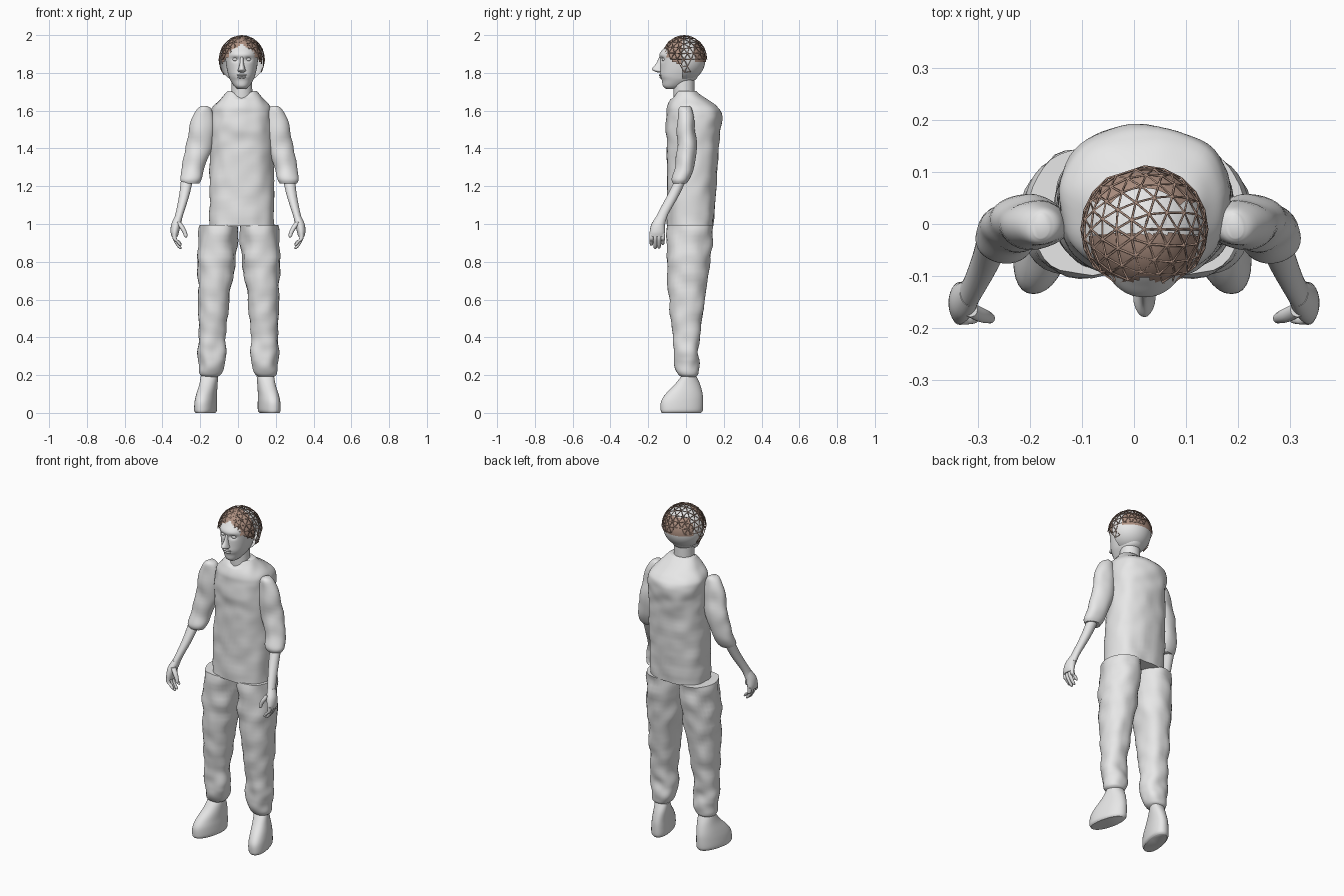
import bpy, bmesh, math
from mathutils import Vector, Matrix, noise

if "Cube" in bpy.data.objects:
    bpy.data.objects.remove(bpy.data.objects["Cube"])


def material(name, colour):
    mat = bpy.data.materials.new(name)
    mat.use_nodes = True
    mat.diffuse_color = (*colour, 1)
    mat.node_tree.nodes["Principled BSDF"].inputs["Base Color"].default_value = (*colour, 1)
    return mat


GREY = material("plain grey", (0.8, 0.8, 0.8))
BROWN = material("hair brown", (0.42, 0.28, 0.22))
MID = 0.02  # centre line of the head and torso


def finish(name, bm, mat, angle=50):
    bmesh.ops.recalc_face_normals(bm, faces=bm.faces)
    mesh = bpy.data.meshes.new(name)
    bm.to_mesh(mesh)
    bm.free()
    mesh.materials.append(mat)
    obj = bpy.data.objects.new(name, mesh)
    bpy.context.collection.objects.link(obj)
    bpy.ops.object.select_all(action="DESELECT")
    obj.select_set(True)
    bpy.context.view_layer.objects.active = obj
    bpy.ops.object.shade_smooth_by_angle(angle=math.radians(angle))
    return obj


def spline(a, b, c, d, t):
    # Catmull-Rom blend of two neighbouring cross-sections
    return [q + t / 2 * (r - p + t * (2 * p - 5 * q + 4 * r - s + t * (3 * (q - r) + s - p)))
            for p, q, r, s in zip(a, b, c, d)]


def loft(name, rings, mat=GREY, power=2.0, wrinkle=0.0, sides=32, steps=5, flip=None, tweak=None):
    """Skin rings of (z, x min, x max, y min, y max); flip mirrors about that x."""
    last = len(rings) - 1
    path = []
    for i in range(last):
        four = [rings[min(max(i + k, 0), last)] for k in (-1, 0, 1, 2)]
        path += [spline(*four, s / steps) for s in range(steps)]
    path.append(rings[last])
    bm = bmesh.new()
    loops = []
    for z, x0, x1, y0, y1 in path:
        loop = []
        for k in range(sides):
            a = math.tau * k / sides
            c, s = math.cos(a), math.sin(a)
            p = Vector(((x0 + x1) / 2 + (x1 - x0) / 2 * math.copysign(abs(c) ** (2 / power), c),
                        (y0 + y1) / 2 + (y1 - y0) / 2 * math.copysign(abs(s) ** (2 / power), s), z))
            if wrinkle:
                p += Vector((c, s, 0)) * noise.noise(p * 14) * wrinkle
            if tweak:
                p = tweak(p)
            if flip is not None:
                p.x = 2 * flip - p.x
            loop.append(bm.verts.new(p))
        loops.append(loop)
    for low, high in zip(loops, loops[1:]):
        for k in range(sides):
            n = (k + 1) % sides
            bm.faces.new((low[k], low[n], high[n], high[k]))
    bm.faces.new(loops[0])
    bm.faces.new(loops[-1])
    return finish(name, bm, mat)


def centred(rows):
    # (z, half width, y min, y max) rows about the centre line
    return [(z, MID - w, MID + w, a, b) for z, w, a, b in rows]


def tube(points):
    # (x, y, z, radius) points to cross-sections
    return [(z, x - r, x + r, y - r, y + r) for x, y, z, r in points]


def ball(name, centre, radii, mat=GREY, keep=None, ico=False):
    bm = bmesh.new()
    if ico:
        bmesh.ops.create_icosphere(bm, subdivisions=3, radius=1)
    else:
        bmesh.ops.create_uvsphere(bm, u_segments=56, v_segments=36, radius=1)
    bm.transform(Matrix.Translation(centre) @ Matrix.Diagonal((*radii, 1)))
    if keep:
        bmesh.ops.delete(bm, geom=[v for v in bm.verts if not keep(v.co)], context="VERTS")
    return finish(name, bm, mat)


# Shirt body with a shallow V neckline
def neckline(p):
    if p.z > 1.66 and p.y < 0:
        p.z -= 0.035 * max(0, 1 - abs(p.x - MID) / 0.06) * (p.z - 1.66) / 0.045
    return p


loft("shirt_body", centred([
    (0.99, 0.172, -0.1, 0.145), (1.2, 0.172, -0.1, 0.16), (1.4, 0.166, -0.1, 0.172),
    (1.5, 0.164, -0.105, 0.182), (1.58, 0.163, -0.1, 0.19), (1.62, 0.152, -0.097, 0.168),
    (1.66, 0.115, -0.08, 0.11), (1.705, 0.075, -0.055, 0.05)]),
    power=2.4, wrinkle=0.008, sides=56, steps=8, tweak=neckline)

# Neck and head
loft("neck", centred([(1.6, 0.062, -0.06, 0.045), (1.69, 0.056, -0.066, 0.045),
                      (1.8, 0.055, -0.068, 0.045)]))


def features(p):
    # hollow the eye sockets and mark the mouth line
    if p.y < -0.06:
        for side in (-1, 1):
            d = math.hypot(p.x - MID - side * 0.034, (p.z - 1.872) * 1.5)
            p.y += 0.013 * math.exp(-(d / 0.016) ** 2)
        p.y += 0.004 * math.exp(-((p.z - 1.782) / 0.004) ** 2 - ((p.x - MID) / 0.025) ** 2)
    return p


loft("head", centred([
    (1.715, 0.022, -0.105, -0.05), (1.73, 0.04, -0.122, -0.01), (1.76, 0.06, -0.128, 0.045),
    (1.785, 0.07, -0.137, 0.065), (1.82, 0.079, -0.137, 0.08), (1.87, 0.086, -0.137, 0.085),
    (1.9, 0.086, -0.14, 0.085), (1.93, 0.08, -0.118, 0.075), (1.955, 0.066, -0.094, 0.06),
    (1.975, 0.045, -0.06, 0.035), (1.985, 0.015, -0.025, 0.005)]),
    power=2.15, sides=72, steps=7, tweak=features)
loft("nose", centred([(1.802, 0.008, -0.15, -0.11), (1.81, 0.021, -0.17, -0.11),
                      (1.822, 0.018, -0.179, -0.11), (1.85, 0.011, -0.158, -0.11),
                      (1.885, 0.009, -0.142, -0.11)]), sides=20)
ball("upper_lip", (MID, -0.134, 1.788), (0.026, 0.009, 0.006))
ball("lower_lip", (MID, -0.132, 1.776), (0.023, 0.009, 0.006))
for side, label in ((1, "left"), (-1, "right")):
    ball(label + "_eye", (MID + side * 0.034, -0.116, 1.871), (0.015, 0.012, 0.009))

# Back of the scalp: an open half shell behind the face
ball("scalp_shell", (MID, -0.02, 1.868), (0.12, 0.122, 0.117), keep=lambda p: p.y > -0.025)


# Hair: solid fringe and back band under a lattice of strands
def fringe(p):
    return p.y < -0.015 and p.z > 1.948 - abs(p.x - MID)


def strands(p):
    if p.y < -0.02:
        return fringe(p)
    return p.z > 1.87 or (abs(p.x - MID) > 0.085 and p.z > 1.78 and p.y < 0.03)


ball("hair_fringe", (MID, -0.01, 1.87), (0.108, 0.122, 0.127), BROWN, fringe)
ball("hair_back", (MID, -0.02, 1.868), (0.123, 0.126, 0.12), BROWN,
     lambda p: p.y > 0.035 and 1.85 < p.z < 1.955)
lattice = ball("hair_strands", (MID, -0.01, 1.87), (0.121, 0.121, 0.128), BROWN, strands, ico=True)
wire = lattice.modifiers.new("strands", "WIREFRAME")
wire.thickness = 0.0045

# Limbs, shaped for the left side and mirrored to the right
for label, mirror in (("left", False), ("right", True)):
    def at(x):
        return x if mirror else None

    loft(label + "_sleeve", [
        (1.625, 0.18, 0.21, -0.025, 0.02), (1.6, 0.152, 0.238, -0.04, 0.035),
        (1.5, 0.14, 0.275, -0.047, 0.047), (1.4, 0.155, 0.295, -0.046, 0.056),
        (1.3, 0.19, 0.312, -0.058, 0.042), (1.24, 0.208, 0.322, -0.075, 0.02),
        (1.215, 0.22, 0.312, -0.07, 0.002)], wrinkle=0.008, flip=at(0.008))
    loft(label + "_forearm", [
        (1.25, 0.235, 0.3, -0.05, 0.01), (1.15, 0.258, 0.312, -0.1, -0.038),
        (1.05, 0.29, 0.332, -0.153, -0.095), (1.0, 0.302, 0.348, -0.175, -0.11)], flip=at(0))
    loft(label + "_palm", [
        (1.04, 0.295, 0.335, -0.158, -0.105), (1.0, 0.302, 0.353, -0.182, -0.112),
        (0.96, 0.312, 0.357, -0.192, -0.112), (0.935, 0.318, 0.352, -0.192, -0.115)], flip=at(0))
    for i, tip in enumerate((0.885, 0.868, 0.87, 0.89)):
        y = -0.183 + i * 0.02
        loft(f"{label}_finger_{i + 1}", tube([
            (0.337, y, 0.95, 0.011), (0.334, y, 0.92, 0.011), (0.318, y, tip + 0.02, 0.01),
            (0.307, y, tip + 0.005, 0.008), (0.304, y, tip, 0.003)]), sides=12, flip=at(0))
    loft(label + "_thumb", tube([
        (0.315, -0.165, 1.01, 0.014), (0.295, -0.175, 0.98, 0.014), (0.28, -0.18, 0.95, 0.011),
        (0.277, -0.182, 0.935, 0.009), (0.276, -0.182, 0.928, 0.003)]), sides=12, flip=at(0))

    loft(label + "_trouser_leg", [
        (0.19, 0.115, 0.185, -0.02, 0.04), (0.205, 0.09, 0.203, -0.04, 0.06),
        (0.24, 0.072, 0.214, -0.056, 0.07), (0.3, 0.068, 0.213, -0.064, 0.07),
        (0.4, 0.068, 0.212, -0.07, 0.072), (0.6, 0.05, 0.216, -0.088, 0.1),
        (0.8, 0.02, 0.221, -0.1, 0.13), (0.995, 0.012, 0.212, -0.1, 0.143)],
        power=2.2, wrinkle=0.012, steps=8, flip=at(0),
        tweak=lambda p: p + Vector((0.01 * p.z, 0, 0)) * (-1 if mirror else 0))

    # Shoe, toe turned outwards
    loft(label + "_shoe", [
        (0, 0.115, 0.208, -0.128, 0.08), (0.015, 0.106, 0.216, -0.134, 0.089),
        (0.06, 0.106, 0.214, -0.132, 0.091), (0.1, 0.108, 0.208, -0.108, 0.088),
        (0.15, 0.106, 0.198, -0.06, 0.075), (0.195, 0.103, 0.193, -0.024, 0.055)],
        power=2.2, flip=at(-0.003),
        tweak=lambda p: Vector((p.x - 0.2 * p.y, p.y, p.z)))
